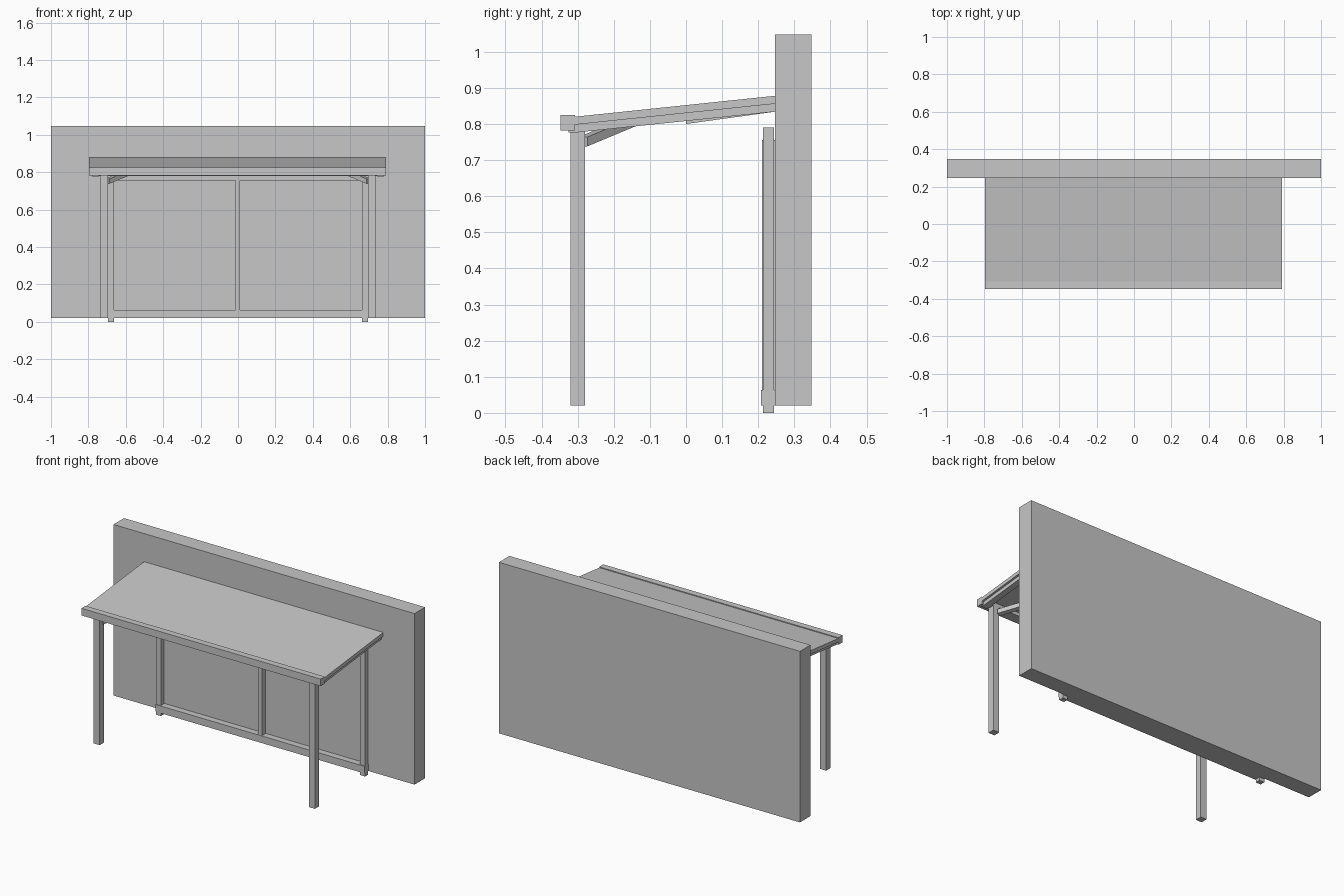
import bpy
import bmesh
from mathutils import Vector

cube = bpy.data.objects.get("Cube")
if cube:
    bpy.data.objects.remove(cube, do_unlink=True)

grey = bpy.data.materials.new("plain grey")
grey.use_nodes = True
COLOUR = (0.57, 0.57, 0.57, 1)
grey.diffuse_color = COLOUR
grey.node_tree.nodes["Principled BSDF"].inputs["Base Color"].default_value = COLOUR


def finish(name, bm):
    bmesh.ops.recalc_face_normals(bm, faces=bm.faces)
    mesh = bpy.data.meshes.new(name)
    bm.to_mesh(mesh)
    bm.free()
    mesh.materials.append(grey)
    obj = bpy.data.objects.new(name, mesh)
    bpy.context.collection.objects.link(obj)
    return obj


def extrude(name, points, offset):
    """Solid made by sweeping a flat outline along an offset."""
    bm = bmesh.new()
    face = bm.faces.new([bm.verts.new(p) for p in points])
    swept = bmesh.ops.extrude_face_region(bm, geom=[face], use_keep_orig=True)
    verts = [v for v in swept["geom"] if isinstance(v, bmesh.types.BMVert)]
    bmesh.ops.translate(bm, verts=verts, vec=Vector(offset))
    return finish(name, bm)


def side_profile(name, x0, x1, profile):
    return extrude(name, [(x0, y, z) for y, z in profile], (x1 - x0, 0, 0))


def box(name, x0, x1, y0, y1, z0, z1):
    return side_profile(name, x0, x1, [(y0, z0), (y1, z0), (y1, z1), (y0, z1)])


WALL_Y, EAVE_Y = 0.247, -0.308
LEFT, RIGHT = 0.792, -0.797

# Wall behind the canopy
box("wall", -1, 1, WALL_Y, 0.347, 0.02, 1.047)

# Sloping roof, gutter and header beam
side_profile("roof_panel", RIGHT, LEFT,
             [(EAVE_Y, 0.798), (WALL_Y, 0.856), (WALL_Y, 0.878), (EAVE_Y, 0.82)])
box("gutter", RIGHT, LEFT, -0.347, EAVE_Y, 0.782, 0.825)
box("header_beam", -0.743, 0.743, EAVE_Y, -0.28, 0.78, 0.801)
side_profile("centre_rafter", -0.018, 0.018,
             [(0, 0.8), (WALL_Y, 0.834), (WALL_Y, 0.857), (0, 0.831)])

# Parts repeated on both sides
for side, s in (("left", 1), ("right", -1)):
    side_profile(side + "_rafter", s * 0.743, s * 0.78,
                 [(-0.325, 0.776), (EAVE_Y, 0.776), (WALL_Y, 0.834),
                  (WALL_Y, 0.856), (EAVE_Y, 0.798), (-0.325, 0.798)])
    box(side + "_post", s * 0.695, s * 0.735, -0.32, -0.28, 0.02, 0.782)
    # Diagonal brace running inward and up to the roof
    w = 0.012
    start = Vector((s * 0.7, -0.285, 0.738))
    across = Vector((s * w, w, 0))
    up = Vector((0, 0, 0.026))
    extrude(side + "_brace",
            [start - across, start + across, start + across + up, start - across + up],
            (-s * 0.18, 0.18, 0.075))
    box(side + "_frame_leg", s * 0.662, s * 0.695, 0.213, 0.243, 0, 0.79)

# Frame against the wall
box("frame_bottom_rail", -0.695, 0.695, 0.208, WALL_Y, 0.02, 0.063)
box("frame_top_rail", -0.662, 0.662, 0.215, 0.243, 0.755, 0.79)
box("frame_centre_post", -0.014, 0.011, 0.21, WALL_Y, 0.063, 0.755)
